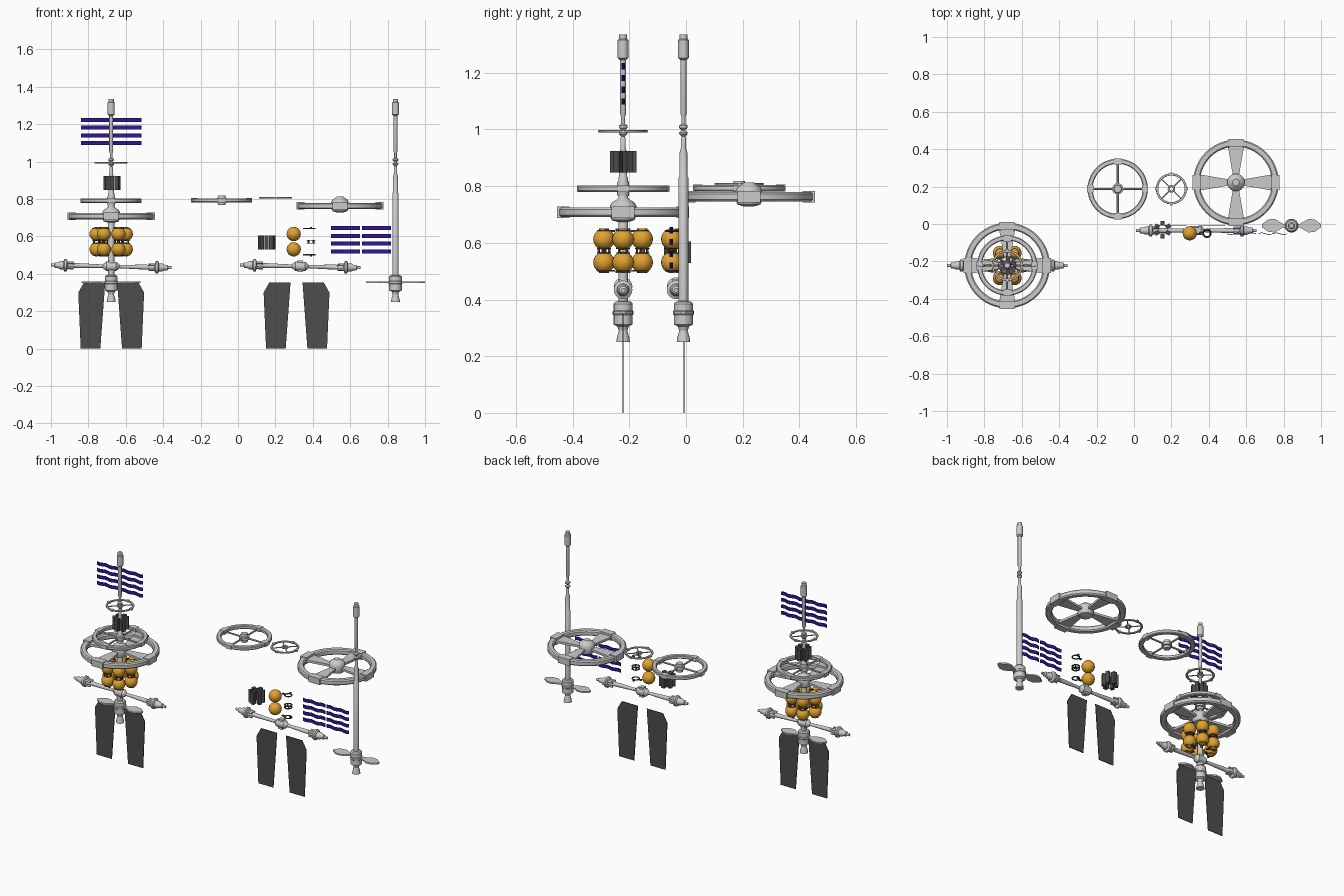
import bpy, bmesh, math
from mathutils import Matrix, Vector

if "Cube" in bpy.data.objects:
    bpy.data.objects.remove(bpy.data.objects["Cube"])

T, R = Matrix.Translation, Matrix.Rotation
ORIGIN = Matrix.Identity(4)
AX, AY = -0.678, -0.222          # axis of the assembled station


def material(name, rgb):
    m = bpy.data.materials.new(name)
    m.diffuse_color = (*rgb, 1)
    m.use_nodes = True
    m.node_tree.nodes["Principled BSDF"].inputs["Base Color"].default_value = m.diffuse_color
    return m


DARK = material("dark_grey", (0.075, 0.075, 0.075))
ORANGE = material("orange", (0.75, 0.36, 0.03))
BLUE = material("blue", (0.03, 0.008, 0.3))


def turn(a):
    return R(math.radians(a), 4, 'Z')


def lathe(bm, prof, m=ORIGIN, segs=16, closed=False):
    """Revolve (radius, z) points about z; closed makes a ring section."""
    rows = []
    for k in range(segs):
        a = 2 * math.pi * k / segs
        rows.append([bm.verts.new(m @ Vector((r * math.cos(a), r * math.sin(a), z)))
                     for r, z in prof])
    n = len(prof)
    for k in range(segs):
        a, b = rows[k], rows[(k + 1) % segs]
        for i in range(n if closed else n - 1):
            j = (i + 1) % n
            bm.faces.new((a[i], b[i], b[j], a[j]))
    if not closed:
        bm.faces.new([r[0] for r in rows][::-1])
        bm.faces.new([r[-1] for r in rows])


def prism(bm, pts, depth, m=ORIGIN):
    """Extrude an xy outline by depth, centred on z."""
    lo = [bm.verts.new(m @ Vector((x, y, -depth / 2))) for x, y in pts]
    hi = [bm.verts.new(m @ Vector((x, y, depth / 2))) for x, y in pts]
    bm.faces.new(lo[::-1])
    bm.faces.new(hi)
    for i in range(len(pts)):
        j = (i + 1) % len(pts)
        bm.faces.new((lo[i], lo[j], hi[j], hi[i]))


def box(bm, size, m=ORIGIN):
    bmesh.ops.create_cube(bm, size=1, matrix=m @ Matrix.Diagonal((*size, 1)))


def torus(bm, ra, rb, half, m=ORIGIN, segs=40):
    """Flat ring with chamfered rim section."""
    c = min(half, (rb - ra) / 2) * 0.4
    lathe(bm, [(ra, -half + c), (ra + c, -half), (rb - c, -half), (rb, -half + c),
               (rb, half - c), (rb - c, half), (ra + c, half), (ra, half - c)], m, segs, True)


def place(name, bm, spots, mat=None):
    """Finish the mesh and put a shared copy at every spot."""
    bmesh.ops.recalc_face_normals(bm, faces=bm.faces)
    me = bpy.data.meshes.new(name)
    bm.to_mesh(me)
    bm.free()
    if mat:
        me.materials.append(mat)
    for p in spots:
        ob = bpy.data.objects.new(name, me)
        bpy.context.collection.objects.link(ob)
        ob.matrix_world = p if isinstance(p, Matrix) else T(p)
        bpy.context.view_layer.objects.active = ob
    ob.select_set(True)
    bpy.ops.object.shade_smooth_by_angle(angle=math.radians(32))
    ob.select_set(False)


# central core: engine, body, mast and top cap
bm = bmesh.new()
lathe(bm, [(.024, .25), (.022, .265), (.015, .29), (.02, .305), (.034, .312), (.034, .345),
           (.037, .348), (.037, .358), (.034, .361), (.034, .385), (.028, .392), (.017, .394),
           (.017, .83), (.0145, .834), (.0145, .915), (.009, .935), (.009, .97), (.006, .975),
           (.015, .984), (.015, .990), (.006, .997), (.015, 1.006), (.015, 1.014),
           (.007, 1.02), (.007, 1.045), (.0105, 1.055), (.0105, 1.245), (.019, 1.252),
           (.019, 1.315), (.014, 1.32), (.014, 1.335)])
CORE = [(AX, AY, 0), (.842, -.009, 0)]
place("core_mast", bm, CORE)

# pair of flat blades on the engine body
bm = bmesh.new()
for a in (0, 180):
    prism(bm, [(.02, -.009), (.045, -.01), (.09, -.036), (.125, -.033), (.158, -.008),
               (.158, .008), (.125, .033), (.09, .036), (.045, .01), (.02, .009)],
          .009, turn(a) @ T((0, 0, .355)))
place("engine_blades", bm, CORE)

# two hanging radiator panels
bm = bmesh.new()
for s in (1, -1):
    prism(bm, [(s * x, z) for x, z in [(.032, .355), (.058, 0), (.163, 0), (.176, .30),
                                       (.145, .355)]], .004, R(math.pi / 2, 4, 'X'))
place("radiator_panels", bm, [(AX, AY, 0), (.313, -.007, 0)], DARK)

# cross beam with docking ends, tilted a little
bm = bmesh.new()
for s in (1, -1):
    m = R(s * math.pi / 2, 4, 'Y')
    lathe(bm, [(.025, 0), (.025, .026), (.014, .04), (.009, .045), (.013, .175), (.013, .2),
               (.018, .208), (.018, .232), (.033, .238), (.033, .25), (.022, .256), (.022, .272),
               (.015, .285), (.015, .3), (.008, .304), (.008, .322)], m)
    for a in range(0, 360, 90):
        box(bm, (.012, .01, .04), m @ turn(a + 45) @ T((.018, 0, .22)))
box(bm, (.03, .03, .062))
tilt = R(math.radians(1.3), 4, 'Y')
place("docking_beam", bm, [T((AX, AY, .44)) @ tilt, T((.333, -.035, .44)) @ tilt])

# fuel tanks: six columns of two spheres
cols = [turn(a) @ T((.078, 0, 0)) for a in range(0, 360, 60)]
columns = [T((AX, AY, .572)) @ c for c in cols]
bm = bmesh.new()
for s in (1, -1):
    bmesh.ops.create_uvsphere(bm, u_segments=20, v_segments=12, radius=.038,
                              matrix=T((0, 0, s * .041)))
place("fuel_tanks", bm, columns + [T((.298, -.05, .572))], ORANGE)

# tank clips: end rings and a spool between the spheres
bm = bmesh.new()
for s in (1, -1):
    torus(bm, .018, .024, .003, T((0, 0, s * .07)), 20)
    box(bm, (.024, .012, .006), T((-.03, 0, s * .07)))
    box(bm, (.01, .014, .01), T((0, .02, s * .074)))
    torus(bm, .015, .025, .002, T((0, 0, s * .008)), 20)
for a in range(0, 360, 90):
    box(bm, (.007, .007, .016), turn(a + 45) @ T((.019, 0, 0)))
place("tank_clips", bm, columns + [T((.39, -.05, .572))], DARK)

# large wheel with flared spokes
bm = bmesh.new()
torus(bm, .192, .229, .017, segs=48)
for a in range(0, 360, 90):
    prism(bm, [(.03, -.015), (.2, -.044), (.2, .044), (.03, .015)], .014, turn(a))
    box(bm, (.044, .08, .04), turn(a) @ T((.211, 0, 0)))
lathe(bm, [(.02, -.034), (.04, -.028), (.047, -.012), (.047, .022), (.04, .034), (.024, .044),
           (.018, .05)], segs=24)
place("large_wheel", bm, [(AX, AY, .708), (.545, .222, .763)])

# medium wheel with thin spokes
bm = bmesh.new()
torus(bm, .134, .161, .011, segs=48)
for a in range(0, 360, 90):
    lathe(bm, [(.0055, .02), (.0055, .14)], turn(a) @ R(math.pi / 2, 4, 'Y'), 8)
    box(bm, (.034, .04, .024), turn(a) @ T((.146, 0, 0)))
lathe(bm, [(.02, -.026), (.022, -.012), (.03, -.01), (.03, .01), (.022, .012), (.02, .026)])
place("medium_wheel", bm, [(AX, AY, .791), (-.087, .188, .793)])

# small wheel with diagonal spokes
bm = bmesh.new()
torus(bm, .071, .083, .004)
for a in range(0, 360, 90):
    lathe(bm, [(.0035, .01), (.0035, .076)], turn(a + 45) @ R(math.pi / 2, 4, 'Y'), 6)
    box(bm, (.018, .014, .01), turn(a) @ T((.079, 0, 0)))
torus(bm, .009, .02, .005, segs=16)
place("small_wheel", bm, [(AX, AY, .994), (.2, .188, .807)])

# dark battery pack: six boxes around the core
bm = bmesh.new()
for a in range(30, 390, 60):
    box(bm, (.026, .022, .076), turn(a) @ T((.034, 0, 0)))
place("battery_pack", bm, [(AX + .004, AY, .886), (.153, -.03, .567)], DARK)

# wavy solar strips, four rows on each side
bm = bmesh.new()
N = 24
for s in (1, -1):
    for row in range(4):
        z = (row - 1.5) * .0415
        top = [(.006 + .155 * i / N, .0045 * math.sin(4 * math.pi * i / N)) for i in range(N + 1)]
        pts = [(s * x, y + .0015) for x, y in top] + [(s * x, y - .0015) for x, y in top[::-1]]
        prism(bm, pts, .022, T((0, 0, z)))
place("solar_strips", bm, [(AX, AY, 1.161), (.658, -.052, .582)], BLUE)
